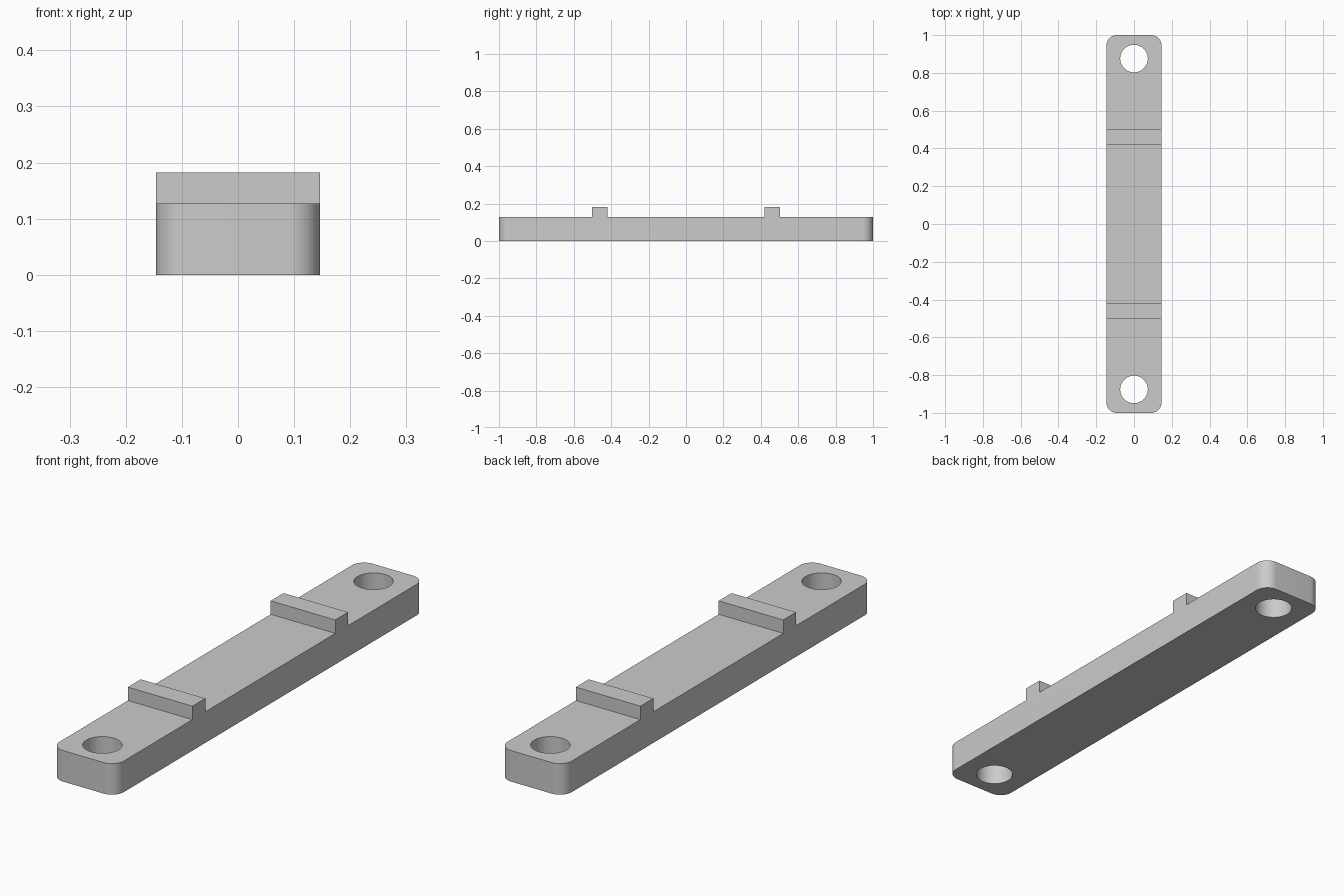
import bpy
import bmesh
import math

cube = bpy.data.objects.get("Cube")
if cube:
    bpy.data.objects.remove(cube, do_unlink=True)

HALF_WIDTH, HEIGHT, RIB_TOP = 0.146, 0.127, 0.182
RIB_IN, RIB_OUT = 0.42, 0.503
CORNER_RADIUS, HOLE_RADIUS, HOLE_Y = 0.055, 0.073, 0.876

grey = bpy.data.materials.new("plain grey")
grey.use_nodes = True
color = (0.6, 0.6, 0.6, 1)
grey.diffuse_color = color
grey.node_tree.nodes["Principled BSDF"].inputs["Base Color"].default_value = color


def add_object(name, bm):
    bmesh.ops.recalc_face_normals(bm, faces=bm.faces)
    mesh = bpy.data.meshes.new(name)
    bm.to_mesh(mesh)
    bm.free()
    mesh.materials.append(grey)
    obj = bpy.data.objects.new(name, mesh)
    bpy.context.collection.objects.link(obj)
    return obj


# Bar with two cross ribs: mirrored side profile swept across the width
half = [(1, 0), (1, HEIGHT), (RIB_OUT, HEIGHT), (RIB_OUT, RIB_TOP),
        (RIB_IN, RIB_TOP), (RIB_IN, HEIGHT)]
profile = half + [(-y, z) for y, z in reversed(half)]
bm = bmesh.new()
side = bm.faces.new([bm.verts.new((-HALF_WIDTH, y, z)) for y, z in profile])
swept = bmesh.ops.extrude_face_region(bm, geom=[side], use_keep_orig=True)
moved = [v for v in swept["geom"] if isinstance(v, bmesh.types.BMVert)]
bmesh.ops.translate(bm, verts=moved, vec=(2 * HALF_WIDTH, 0, 0))
bmesh.ops.recalc_face_normals(bm, faces=bm.faces)

# Rounded upright corners at both ends
corners = [e for e in bm.edges if all(abs(v.co.y) > 0.99 for v in e.verts)
           and abs(e.verts[0].co.z - e.verts[1].co.z) > 0.1]
bmesh.ops.bevel(bm, geom=corners, offset=CORNER_RADIUS, offset_type='OFFSET',
                segments=12, profile=0.5, affect='EDGES')
bar = add_object("mounting_bar", bm)

# Bolt hole cutters
bm = bmesh.new()
for sign in (-1, 1):
    pin = bmesh.ops.create_cone(bm, cap_ends=True, segments=64, depth=1,
                                radius1=HOLE_RADIUS, radius2=HOLE_RADIUS)
    bmesh.ops.translate(bm, verts=pin["verts"], vec=(0, sign * HOLE_Y, 0))
cutter = add_object("hole_cutter", bm)
cutter.hide_render = True

# Cut the holes, then smooth only the curved walls
cut = bar.modifiers.new("bolt holes", 'BOOLEAN')
cut.operation = 'DIFFERENCE'
cut.solver = 'EXACT'
cut.object = cutter
bpy.ops.object.select_all(action='DESELECT')
bar.select_set(True)
bpy.context.view_layer.objects.active = bar
bpy.ops.object.modifier_apply(modifier=cut.name)
bpy.data.objects.remove(cutter, do_unlink=True)
bpy.ops.object.shade_smooth_by_angle(angle=math.radians(30))
